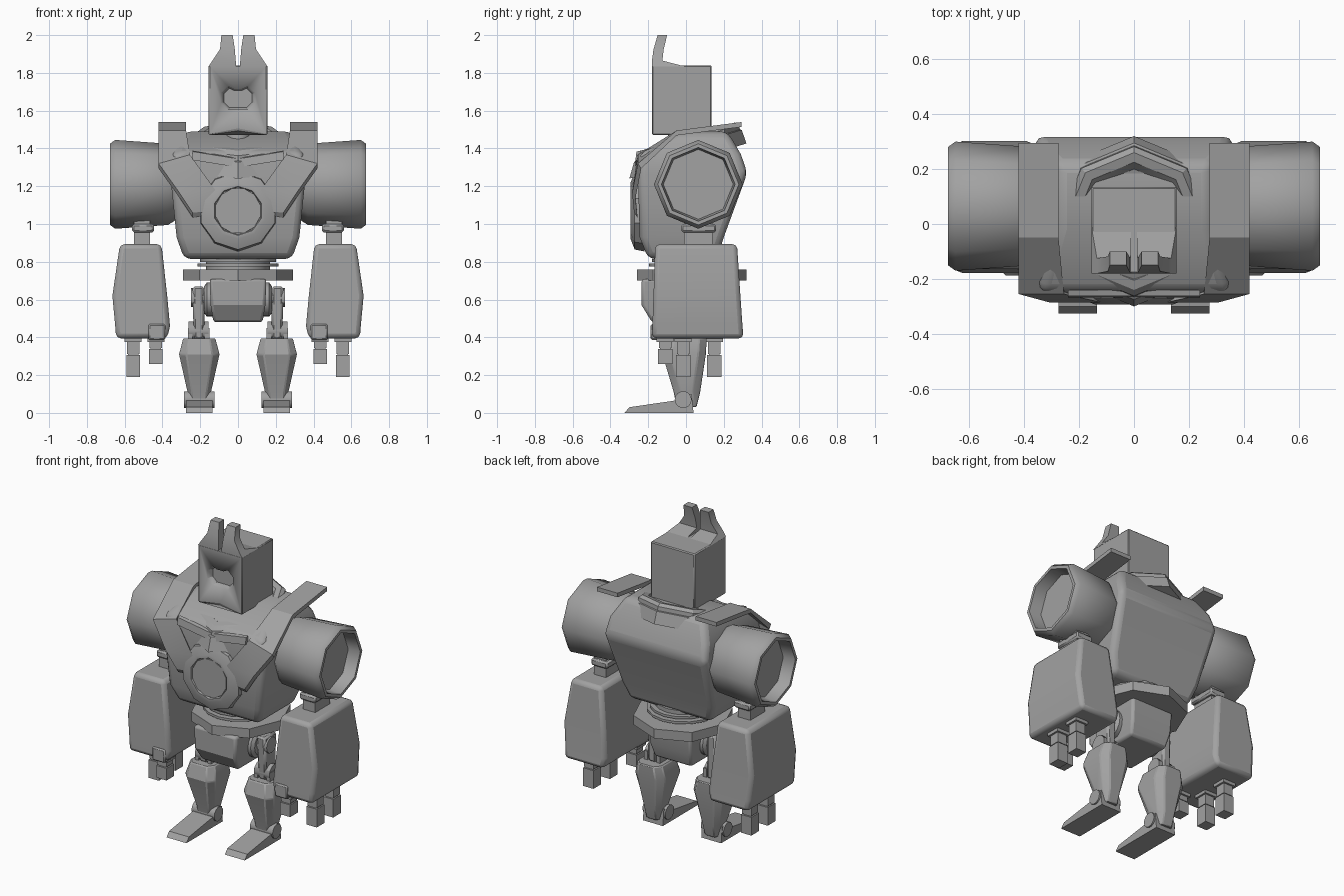
import bpy, bmesh, math

if "Cube" in bpy.data.objects:
    bpy.data.objects.remove(bpy.data.objects["Cube"])

grey = bpy.data.materials.new("grey metal")
grey.diffuse_color = (0.36, 0.36, 0.36, 1)
grey.use_nodes = True
grey.node_tree.nodes["Principled BSDF"].inputs["Base Color"].default_value = grey.diffuse_color


def loft(name, rings, bevel=0.0, segs=2, smooth=30, caps=True):
    """Skin a list of point rings into a closed solid."""
    bm = bmesh.new()
    vs = [[bm.verts.new(p) for p in r] for r in rings]
    n = len(rings[0])
    for a, b in zip(vs, vs[1:]):
        for i in range(n):
            j = (i + 1) % n
            bm.faces.new((a[i], a[j], b[j], b[i]))
    if caps:
        bm.faces.new(vs[0])
        bm.faces.new(vs[-1])
    bmesh.ops.recalc_face_normals(bm, faces=bm.faces)
    me = bpy.data.meshes.new(name)
    bm.to_mesh(me)
    bm.free()
    me.materials.append(grey)
    ob = bpy.data.objects.new(name, me)
    bpy.context.collection.objects.link(ob)
    bpy.ops.object.select_all(action='DESELECT')
    ob.select_set(True)
    bpy.context.view_layer.objects.active = ob
    bpy.ops.object.shade_smooth_by_angle(angle=math.radians(smooth))
    if bevel:
        m = ob.modifiers.new("bevel", 'BEVEL')
        m.width, m.segments = bevel, segs
        m.limit_method, m.angle_limit = 'ANGLE', math.radians(35)
    return ob


def rect(x0, x1, y0, y1, z):
    return [(x0, y0, z), (x1, y0, z), (x1, y1, z), (x0, y1, z)]


def box(name, x0, x1, y0, y1, z0, z1, **k):
    return loft(name, [rect(x0, x1, y0, y1, z0), rect(x0, x1, y0, y1, z1)], **k)


def ring(axis, n, r, t, c=(0, 0), tilt=0, turn=0):
    """Polygon ring at position t along an axis; tilt raises z with y."""
    out = []
    for i in range(n):
        a = 2 * math.pi * i / n + turn
        u, v = c[0] + r * math.cos(a), c[1] + r * math.sin(a)
        out.append({'x': (t, u, v), 'y': (u, t, v), 'z': (u, v, t + tilt * v)}[axis])
    return out


def lathe(name, axis, n, prof, c=(0, 0), tilt=0, turn=0, **k):
    return loft(name, [ring(axis, n, r, t, c, tilt, turn) for r, t in prof], **k)


# Torso
loft("torso", [rect(-w, w, y0, y1, z) for w, y0, y1, z in (
    (.285, -.20, .165, .815), (.325, -.245, .20, .93), (.36, -.255, .325, 1.27),
    (.345, -.25, .29, 1.37), (.28, -.02, .22, 1.49))], bevel=.035, segs=3)

# Collar tiers around a hollow neck bowl
lathe("lower_collar", 'z', 8, [(.31, 1.33), (.285, 1.41), (.24, 1.43)],
      c=(0, .01), tilt=.3, turn=math.pi / 2)
lathe("collar", 'z', 8, [(.28, 1.38), (.272, 1.44), (.25, 1.46), (.215, 1.46), (.19, 1.435)],
      c=(0, .01), tilt=.3, turn=math.pi / 2)
lathe("neck", 'z', 12, [(.07, 1.38), (.065, 1.50)], c=(0, -.03))

# Chest disc with raised rim
lathe("chest_ring", 'y', 10, [(.215, -.22), (.205, -.272), (.15, -.293), (.13, -.293), (.125, -.28)],
      c=(0, 1.07), turn=math.pi / 2)
lathe("chest_lens", 'y', 12, [(.125, -.25), (.122, -.288)], c=(0, 1.07), turn=math.pi / 12)

# Shallow chevron between the straps
loft("chest_chevron", [[(x, y, 1.30 + .16 * abs(x) + dz) for x, y, dz in (
    (s, -.24, 0), (s, -.268, 0), (s, -.262, .045), (s, -.24, .05))] for s in (-.24, 0, .24)])

# Head with recessed eye
head = loft("head", [
    [(-.155, -.18, 1.47), (0, -.18, 1.50), (.155, -.18, 1.47), (.155, .135, 1.47), (0, .135, 1.47), (-.155, .135, 1.47)],
    [(-.155, -.18, 1.84), (0, -.18, 1.84), (.155, -.18, 1.84), (.155, .135, 1.84), (0, .135, 1.84), (-.155, .135, 1.84)]],
    bevel=.006, segs=1)
eye = [(-.055, 1.605), (.055, 1.605), (.09, 1.64), (.09, 1.695), (.055, 1.73),
       (.025, 1.715), (-.025, 1.715), (-.055, 1.73), (-.09, 1.695), (-.09, 1.64)]
cut = loft("eye_cutter", [[(x * s, y, 1.667 + (z - 1.667) * s) for x, z in eye]
                          for s, y in ((1.02, -.25), (1.0, -.18), (.83, -.145))])
cut.hide_render = True
cut.hide_viewport = True
cut.display_type = 'WIRE'
m = head.modifiers.new("eye_recess", 'BOOLEAN')
m.object, m.operation, m.solver = cut, 'DIFFERENCE', 'EXACT'

# Waist, belt and pelvis
lathe("waist", 'z', 16, [(.17, .74), (.17, .84)], c=(0, .02))
for i, (z, r) in enumerate(((.775, .215), (.80, .20))):
    lathe(f"waist_disc_{i}", 'z', 16, [(r, z), (r, z + .015)], c=(0, .02))
lathe("belt", 'z', 8, [(.29, .70), (.29, .76)], c=(0, .03))
loft("pelvis", [rect(-.13, .13, -.18, .13, .48), rect(-.145, .145, -.235, .16, .57),
                rect(-.15, .15, -.235, .17, .71)], bevel=.015)

for s, side in ((1, "right"), (-1, "left")):
    def X(a, b):
        return (s * a, s * b)

    # Ears rising from the face plate
    loft(f"ear_{side}", [rect(*X(a, b), y0, y1, z) for a, b, y0, y1, z in (
        (.010, .155, -.18, -.01, 1.835), (.012, .135, -.18, -.125, 1.865),
        (.017, .095, -.172, -.118, 1.925), (.028, .088, -.15, -.10, 2.0))])

    # Strap folded over the shoulder and down the chest
    rows = ((.275, 1.54, .42, 1.54, .295), (.275, 1.495, .42, 1.495, -.05),
            (.255, 1.367, .42, 1.32, -.255), (.12, 1.18, .31, 1.165, -.285),
            (.13, 1.07, .24, 1.06, -.275))
    loft(f"strap_{side}", [[(s * a, y, za), (s * b, y, zb),
                            (s * b, y + .018 if zb < 1.4 else y, zb - .026),
                            (s * a, y + .018 if za < 1.4 else y, za - .026)]
                           for a, za, b, zb, y in rows], smooth=20)

    # Shoulder drum with hollow outer end
    lathe(f"shoulder_{side}", 'x', 8, [(r, s * x) for r, x in (
        (.17, .30), (.215, .37), (.235, .65), (.215, .678), (.195, .678), (.185, .60))],
        c=(.065, 1.21), smooth=46)

    # Elbow and forearm
    box(f"upper_arm_{side}", *X(.465, .55), -.01, .14, .86, 1.03)
    box(f"elbow_{side}", *X(.445, .56), -.025, .16, .955, 1.0, bevel=.01, segs=1)
    loft(f"forearm_{side}", [rect(*X(a, b), y0, y1, z) for a, b, y0, y1, z in (
        (.375, .645, -.18, .305, .395), (.36, .65, -.178, .299, .46),
        (.375, .665, -.172, .288, .62), (.405, .625, -.163, .27, .893))], bevel=.024)

    # Thumb and two fingers, each in two joints
    box(f"thumb_mount_{side}", *X(.385, .475), -.187, -.065, .385, .47, bevel=.008, segs=1)
    for j, (x, y, zb, zt) in enumerate(((.435, -.11, .26, .40), (.555, -.015, .19, .40), (.555, .15, .19, .40))):
        zm = zb + (zt - zb) * .55
        box(f"finger_base_{side}_{j}", *X(x - .045, x + .045), y - .045, y + .045, zt - .025, zt)
        box(f"finger_upper_{side}_{j}", *X(x - .033, x + .033), y - .033, y + .033, zm + .006, zt)
        box(f"finger_core_{side}_{j}", *X(x - .027, x + .027), y - .027, y + .027, zm - .02, zm + .02)
        box(f"finger_tip_{side}_{j}", *X(x - .036, x + .036), y - .038, y + .038, zb, zm)

    # Hip joint, thigh and knee
    lathe(f"hip_{side}", 'x', 16, [(.09, s * .12), (.09, s * .165), (.07, s * .18)], c=(-.02, .60))
    lathe(f"hip_pin_{side}", 'x', 12, [(.05, s * .16), (.05, s * .25)], c=(-.02, .61))
    loft(f"thigh_{side}", [rect(*X(.178, .235), -.055, .05, .39), rect(*X(.178, .24), -.075, .05, .67)],
         bevel=.012, segs=1)
    lathe(f"knee_{side}", 'x', 12, [(.05, s * .155), (.05, s * .262)], c=(-.01, .435))
    for j, x in enumerate((.152, .24)):
        box(f"knee_fork_{side}_{j}", *X(x, x + .025), -.055, .045, .37, .45)

    # Shin widest near the knee, ankle and wedge foot
    loft(f"shin_{side}", [[(s * (.205 + w * k), y, z) for k, y in (
        (-.65, y0), (.65, y0), (1, y0 + .04), (1, y1 - .04), (.6, y1), (-.6, y1), (-1, y1 - .04), (-1, y0 + .04))]
        for w, y0, y1, z in ((.055, -.05, .055, .03), (.062, -.065, .075, .11),
                             (.107, -.125, .105, .31), (.085, -.10, .11, .395))], bevel=.006, segs=1)
    lathe(f"ankle_{side}", 'x', 14, [(.045, s * .125), (.045, s * .285)], c=(-.015, .07))
    loft(f"foot_{side}", [[(s * x, y, z) for y, z in (
        (-.325, 0), (-.30, .03), (-.06, .065), (-.03, .10), (.03, .10), (.04, 0))]
        for x in (.135, .275)], smooth=15)
